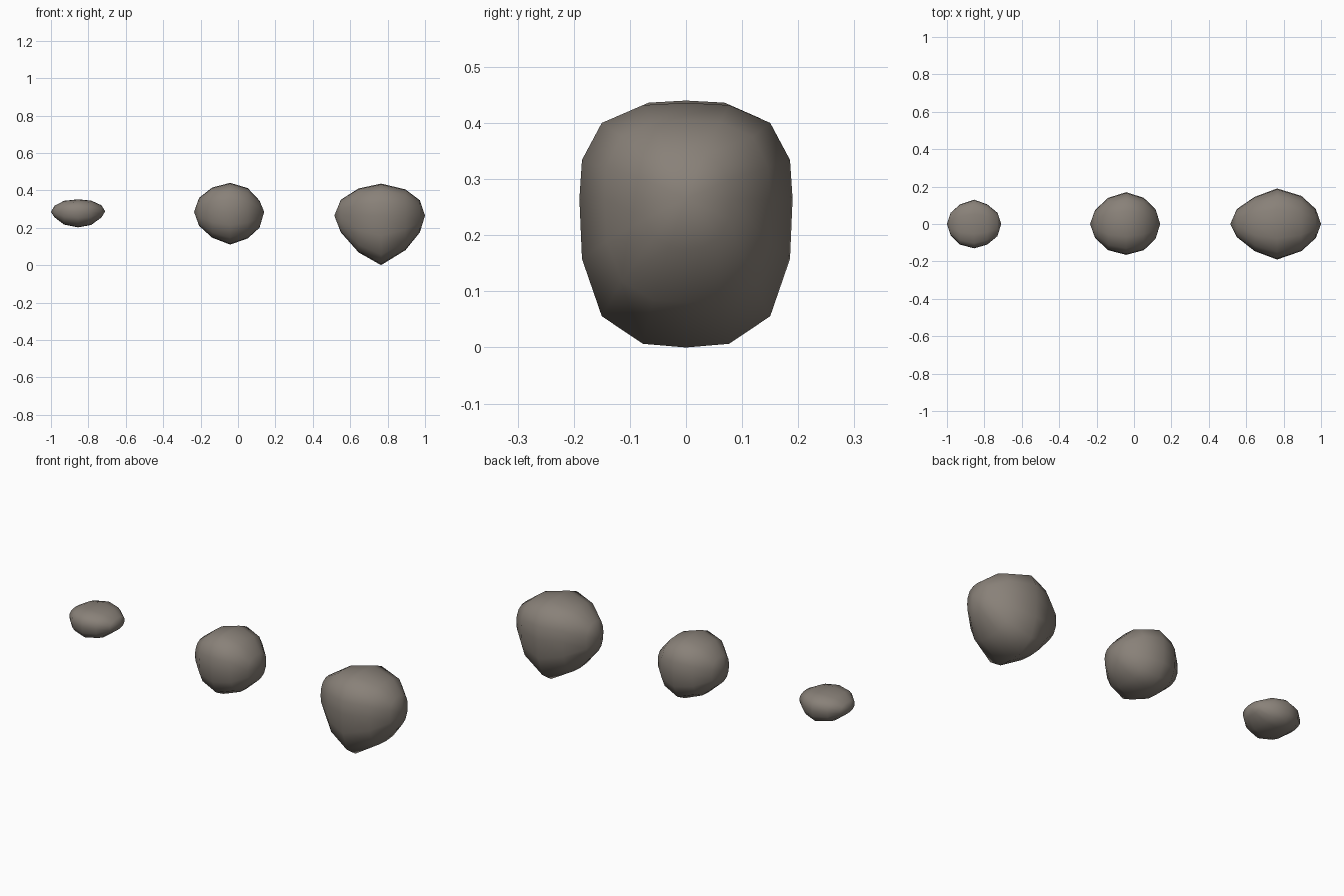
import bpy, bmesh, math

if "Cube" in bpy.data.objects:
    bpy.data.objects.remove(bpy.data.objects["Cube"])

SIDES = 16

stone = bpy.data.materials.new("warm_grey_stone")
stone.diffuse_color = (0.25, 0.22, 0.19, 1)
stone.use_nodes = True
stone.node_tree.nodes["Principled BSDF"].inputs["Base Color"].default_value = stone.diffuse_color


def boxy(angle, n):
    """Point on a unit superellipse at the given angle."""
    c, s = math.cos(angle), math.sin(angle)
    r = (abs(c) ** n + abs(s) ** n) ** (-1 / n)
    return c * r, s * r


def rock(name, left, right, rings):
    """Loft boxy rings along x; left/right = (x, z) tips.
    rings = (x, y_back, y_front, z_top, z_bottom), zc follows the tips."""
    bm = bmesh.new()
    zc = (left[1] + right[1]) / 2
    loops = []
    for i, (x, yb, yf, zt, zb) in enumerate(rings):
        n = 2.5 if i in (0, len(rings) - 1) else 2.94
        loop = []
        for k in range(SIDES):
            u, v = boxy(2 * math.pi * k / SIDES, n)
            y = u * (yb if u > 0 else yf)
            z = zc + v * ((zt - zc) if v > 0 else (zc - zb))
            loop.append(bm.verts.new((x, y, z)))
        loops.append(loop)
    tips = [bm.verts.new((p[0], 0, p[1])) for p in (left, right)]
    for k in range(SIDES):
        j = (k + 1) % SIDES
        for a, b in zip(loops, loops[1:]):
            bm.faces.new((a[k], a[j], b[j], b[k]))
        bm.faces.new((tips[0], loops[0][j], loops[0][k]))
        bm.faces.new((tips[1], loops[-1][k], loops[-1][j]))
    bmesh.ops.recalc_face_normals(bm, faces=bm.faces)
    for f in bm.faces:
        f.smooth = True
    me = bpy.data.meshes.new(name)
    bm.to_mesh(me)
    bm.free()
    me.materials.append(stone)
    ob = bpy.data.objects.new(name, me)
    bpy.context.collection.objects.link(ob)


# small flat rock
rock("small_rock", (-1.0, 0.285), (-0.71, 0.288), [
    (-0.98, 0.06, 0.06, 0.318, 0.255),
    (-0.93, 0.105, 0.11, 0.344, 0.217),
    (-0.855, 0.13, 0.13, 0.352, 0.202),
    (-0.785, 0.105, 0.11, 0.345, 0.215),
    (-0.73, 0.06, 0.065, 0.32, 0.255)])

# medium round rock
rock("medium_rock", (-0.235, 0.285), (0.14, 0.285), [
    (-0.208, 0.075, 0.075, 0.36, 0.21),
    (-0.138, 0.14, 0.14, 0.415, 0.147),
    (-0.042, 0.17, 0.165, 0.44, 0.11),
    (0.052, 0.14, 0.14, 0.412, 0.143),
    (0.115, 0.08, 0.08, 0.345, 0.20)])

# large rock with a tapered underside
rock("large_rock", (0.515, 0.265), (1.0, 0.265), [
    (0.55, 0.08, 0.07, 0.35, 0.175),
    (0.645, 0.145, 0.145, 0.41, 0.068),
    (0.765, 0.19, 0.19, 0.436, 0.0),
    (0.895, 0.15, 0.145, 0.405, 0.08),
    (0.972, 0.08, 0.075, 0.347, 0.175)])
